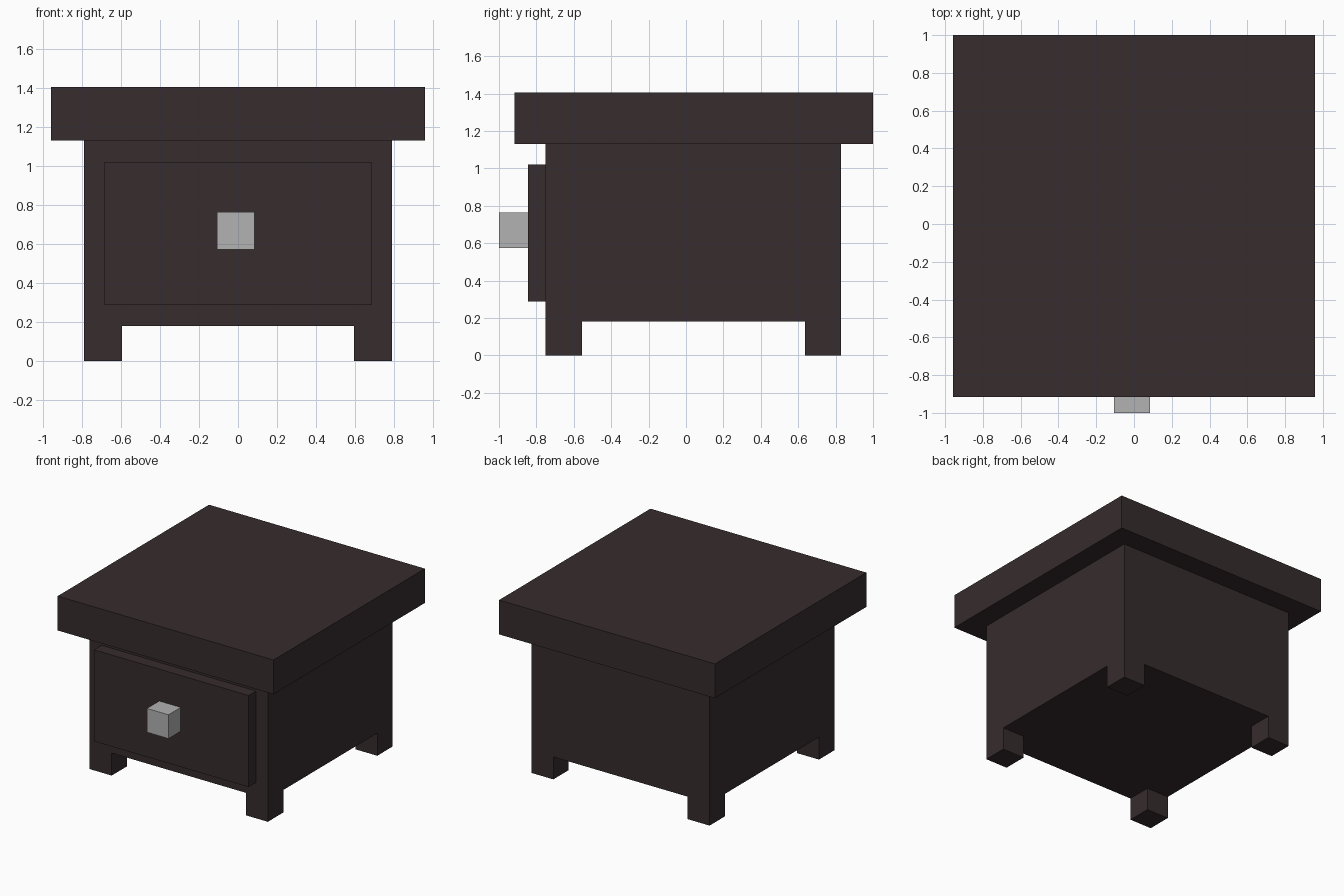
import bpy, bmesh

if "Cube" in bpy.data.objects:
    bpy.data.objects.remove(bpy.data.objects["Cube"])


def material(name, rgb):
    m = bpy.data.materials.new(name)
    m.diffuse_color = (*rgb, 1)
    m.use_nodes = True
    m.node_tree.nodes["Principled BSDF"].inputs["Base Color"].default_value = m.diffuse_color
    return m


DARK_WOOD = material("dark wood", (0.037, 0.025, 0.026))
METAL = material("grey metal", (0.445, 0.445, 0.445))


def box_mesh(lo, hi):
    bm = bmesh.new()
    bmesh.ops.create_cube(bm, size=1)
    for v in bm.verts:
        v.co = [(a + b) / 2 + c * (b - a) for a, b, c in zip(lo, hi, v.co)]
    return bm


def finish(bm, name, mat):
    bmesh.ops.recalc_face_normals(bm, faces=bm.faces)
    mesh = bpy.data.meshes.new(name)
    bm.to_mesh(mesh)
    bm.free()
    mesh.materials.append(mat)
    ob = bpy.data.objects.new(name, mesh)
    bpy.context.collection.objects.link(ob)
    return ob


# Cabinet: a box cut near its edges, with the four bottom corners pulled down as feet
X, Y0, Y1, FLOOR, LEG = 0.79, -0.75, 0.83, 0.18, 0.195
bm = box_mesh((-X, Y0, FLOOR), (X, Y1, 1.13))
for co, no in (((-X + LEG, 0, 0), (1, 0, 0)), ((X - LEG, 0, 0), (1, 0, 0)),
               ((0, Y0 + LEG, 0), (0, 1, 0)), ((0, Y1 - LEG, 0), (0, 1, 0))):
    bmesh.ops.bisect_plane(bm, geom=bm.verts[:] + bm.edges[:] + bm.faces[:],
                           plane_co=co, plane_no=no)
bm.normal_update()
corners = []
for f in bm.faces:
    c = f.calc_center_median()
    if f.normal.z < -0.9 and abs(c.x) > X - LEG and not Y0 + LEG < c.y < Y1 - LEG:
        corners.append(f)
for f in bmesh.ops.extrude_discrete_faces(bm, faces=corners)["faces"]:
    for v in f.verts:
        v.co.z = 0
finish(bm, "cabinet_with_feet", DARK_WOOD)

# Overhanging top slab
finish(box_mesh((-0.957, -0.917, 1.13), (0.957, 1.0, 1.405)), "table_top", DARK_WOOD)

# Drawer front and its square knob
finish(box_mesh((-0.685, -0.845, 0.287), (0.685, -0.75, 1.02)), "drawer_front", DARK_WOOD)
finish(box_mesh((-0.107, -1.0, 0.573), (0.084, -0.845, 0.764)), "drawer_knob", METAL)
